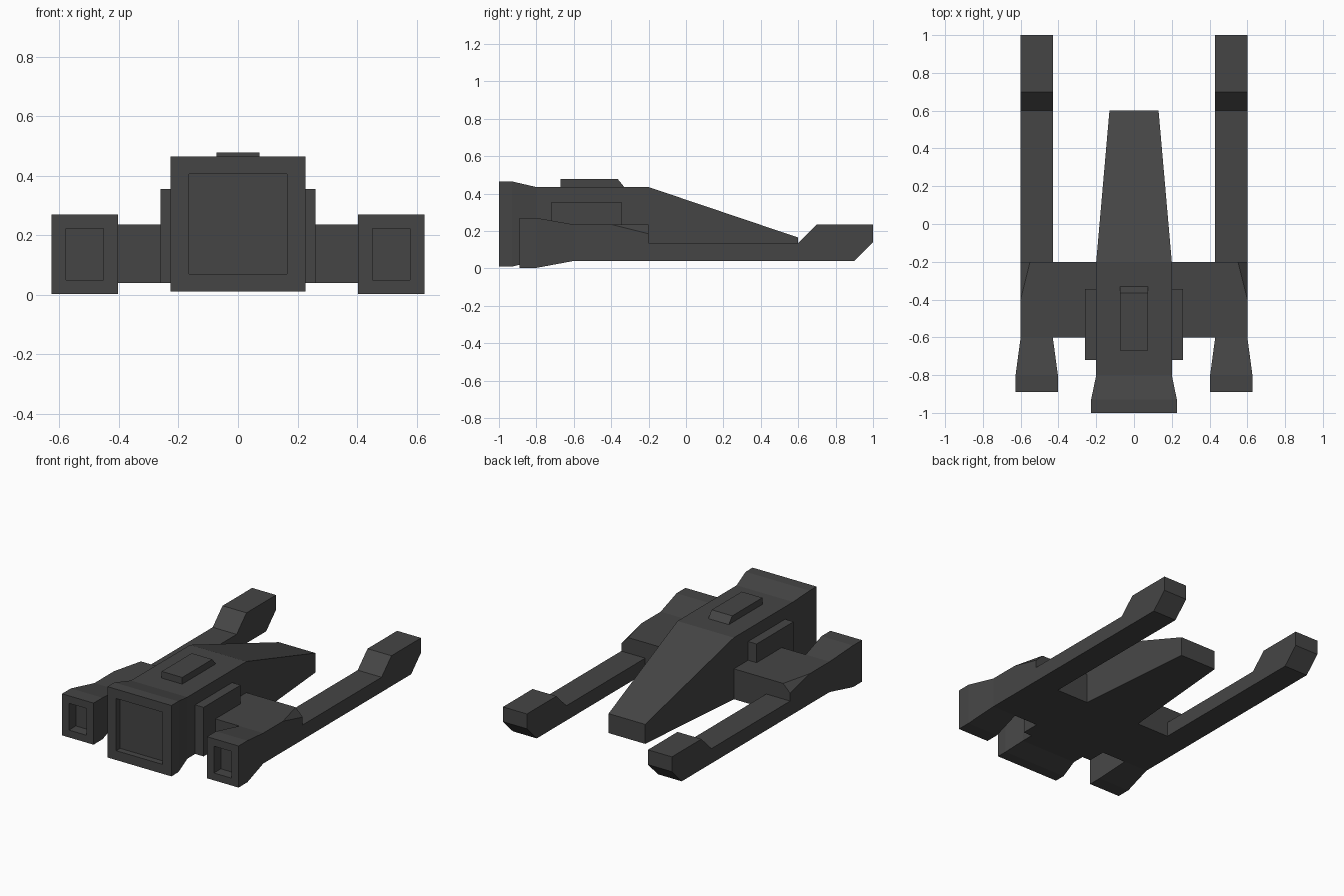
import bpy, bmesh

if "Cube" in bpy.data.objects:
    bpy.data.objects.remove(bpy.data.objects["Cube"])

dark = bpy.data.materials.new("dark_hull")
dark.diffuse_color = (0.06, 0.06, 0.06, 1)
dark.use_nodes = True
dark.node_tree.nodes["Principled BSDF"].inputs["Base Color"].default_value = dark.diffuse_color


def finish(name, bm, mirror):
    bmesh.ops.recalc_face_normals(bm, faces=bm.faces)
    me = bpy.data.meshes.new(name)
    bm.to_mesh(me)
    bm.free()
    me.materials.append(dark)
    ob = bpy.data.objects.new(name, me)
    bpy.context.collection.objects.link(ob)
    if mirror:
        ob.modifiers.new("Mirror", 'MIRROR').use_mirror_merge = False
    return ob


def loft(name, sections, mirror=False):
    """Skin rectangles given as (y, x0, x1, z0, z1), capped at both ends."""
    bm = bmesh.new()
    rings = [[bm.verts.new(p) for p in
              ((x0, y, z0), (x1, y, z0), (x1, y, z1), (x0, y, z1))]
             for y, x0, x1, z0, z1 in sections]
    for a, b in zip(rings, rings[1:]):
        for i in range(4):
            j = (i + 1) % 4
            bm.faces.new((a[i], a[j], b[j], b[i]))
    bm.faces.new(rings[0])
    bm.faces.new(rings[-1])
    return finish(name, bm, mirror)


def extrude(name, profile, x0, x1, mirror=False):
    """Extrude a side profile of (y, z) points across x."""
    bm = bmesh.new()
    a = [bm.verts.new((x0, y, z)) for y, z in profile]
    b = [bm.verts.new((x1, y, z)) for y, z in profile]
    for i in range(len(a)):
        j = (i + 1) % len(a)
        bm.faces.new((a[i], a[j], b[j], b[i]))
    bm.faces.new(a)
    bm.faces.new(b)
    return finish(name, bm, mirror)


# Central hull with recessed main exhaust, flared rear and tapered nose
loft("fuselage", [
    (-0.96, -0.165, 0.165, 0.07, 0.405),
    (-1.00, -0.165, 0.165, 0.07, 0.405),
    (-1.00, -0.227, 0.227, 0.01, 0.465),
    (-0.93, -0.227, 0.227, 0.01, 0.465),
    (-0.80, -0.20, 0.20, 0.04, 0.435),
    (-0.20, -0.20, 0.20, 0.04, 0.435),
    (0.60, -0.13, 0.13, 0.04, 0.165)])

# Flared side engines with recessed exhausts
loft("side_engine", [
    (-0.82, 0.452, 0.578, 0.05, 0.222),
    (-0.89, 0.452, 0.578, 0.05, 0.222),
    (-0.89, 0.403, 0.627, 0.003, 0.27),
    (-0.80, 0.403, 0.627, 0.003, 0.27),
    (-0.60, 0.43, 0.60, 0.04, 0.235)], mirror=True)

# Stub wings, with the outer front top corner sliced off
wing = loft("wing", [(-0.60, 0.20, 0.60, 0.04, 0.235),
                     (-0.20, 0.20, 0.60, 0.04, 0.235)], mirror=True)
bm = bmesh.new()
bm.from_mesh(wing.data)
cut = bmesh.ops.bisect_plane(
    bm, geom=bm.verts[:] + bm.edges[:] + bm.faces[:], dist=1e-5,
    plane_co=(0.60, -0.40, 0.235), plane_no=(1, 0.25, 1), clear_outer=True)
bmesh.ops.holes_fill(bm, edges=bm.edges[:], sides=0)
bmesh.ops.recalc_face_normals(bm, faces=bm.faces)
bm.to_mesh(wing.data)
bm.free()

# Long forward prongs with raised tips
extrude("prong", [(-0.20, 0.04), (0.90, 0.04), (1.0, 0.14), (1.0, 0.235),
                  (0.70, 0.235), (0.60, 0.135), (-0.20, 0.135)],
        0.43, 0.60, mirror=True)

# Slabs on the hull flanks and hatch on the roof
loft("side_panel", [(-0.72, 0.20, 0.26, 0.04, 0.355),
                    (-0.345, 0.20, 0.26, 0.04, 0.355)], mirror=True)
extrude("roof_hatch", [(-0.67, 0.435), (-0.67, 0.478), (-0.365, 0.478),
                       (-0.33, 0.435)], -0.073, 0.073)
